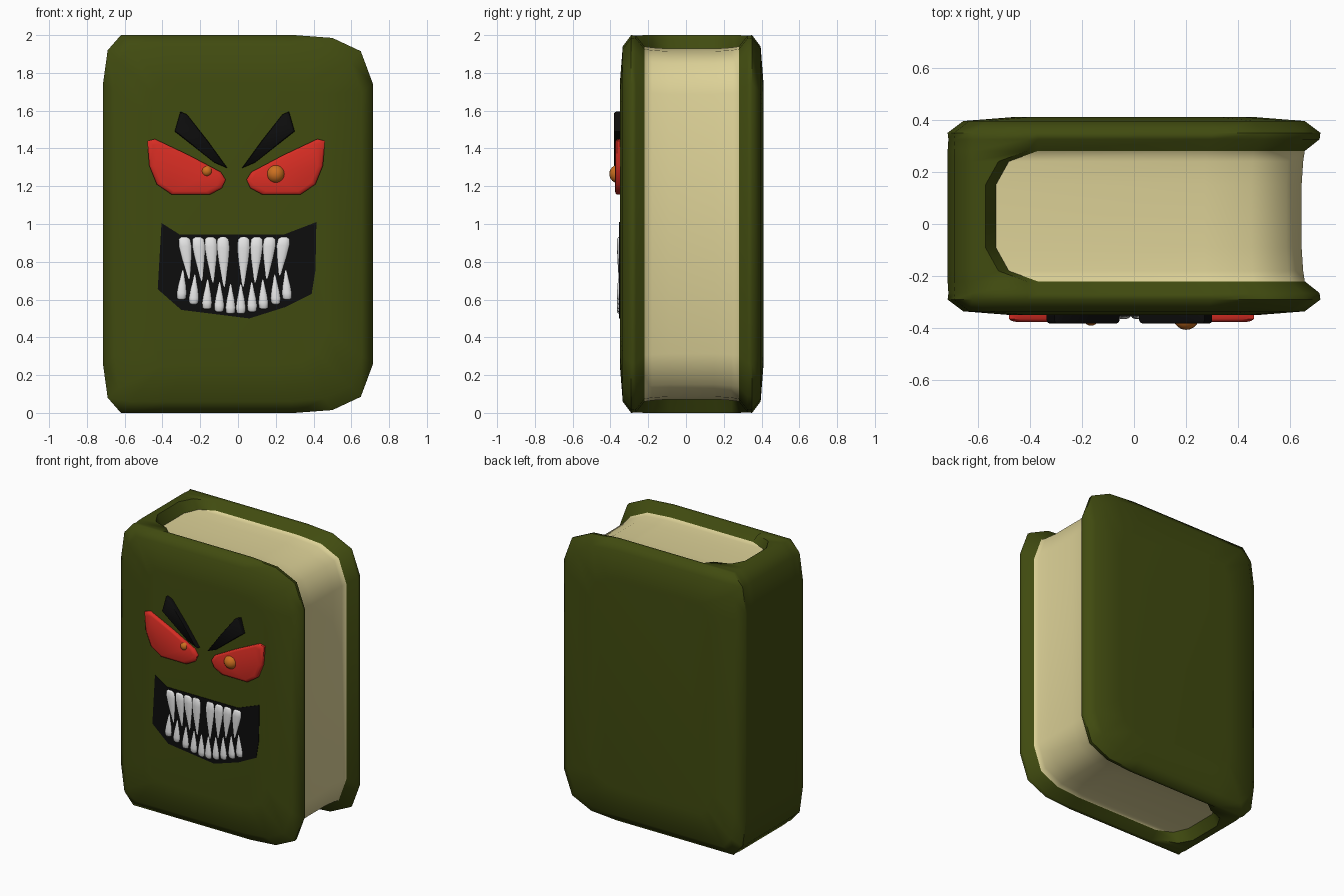
import bpy, bmesh, math

if "Cube" in bpy.data.objects:
    bpy.data.objects.remove(bpy.data.objects["Cube"])


def material(name, rgb):
    m = bpy.data.materials.new(name)
    m.diffuse_color = (*rgb, 1)
    m.use_nodes = True
    m.node_tree.nodes["Principled BSDF"].inputs["Base Color"].default_value = m.diffuse_color
    return m


GREEN = material("olive cover", (0.052, 0.070, 0.005))
PAPER = material("cream paper", (0.72, 0.64, 0.31))
RED = material("red", (0.68, 0.026, 0.017))
ORANGE = material("orange", (0.60, 0.16, 0.014))
BLACK = material("black", (0.004, 0.004, 0.004))
WHITE = material("white", (0.85, 0.85, 0.85))


def loft(name, rings, mats, angle=50, rule=None):
    """Skin a list of equal-length point rings and cap both ends."""
    bm = bmesh.new()
    vs = [[bm.verts.new(p) for p in r] for r in rings]
    n = len(rings[0])
    for i in range(len(rings) - 1):
        for j in range(n):
            k = (j + 1) % n
            f = bm.faces.new((vs[i][j], vs[i][k], vs[i + 1][k], vs[i + 1][j]))
            if rule:
                f.material_index = rule(i, j)
    bm.faces.new(vs[0])
    bm.faces.new(vs[-1])
    bmesh.ops.recalc_face_normals(bm, faces=bm.faces)
    me = bpy.data.meshes.new(name)
    bm.to_mesh(me)
    bm.free()
    for m in mats:
        me.materials.append(m)
    ob = bpy.data.objects.new(name, me)
    bpy.context.collection.objects.link(ob)
    bpy.ops.object.select_all(action='DESELECT')
    bpy.context.view_layer.objects.active = ob
    ob.select_set(True)
    bpy.ops.object.shade_smooth_by_angle(angle=math.radians(angle))
    return ob


# Book: outline rings stacked from front to back, with a page groove between covers
MID = 0.03


def book_ring(y, bevel=0, groove=0, xb=-0.37):
    half = [(-0.715, .74), (-0.69, .92), (-0.62, 1), (xb - .04, 1), (xb, 1),
            (0.3, 1), (0.5, .985), (0.65, .915), (0.715, .74)]
    pts = []
    for j, (x, h) in enumerate(half):
        d = bevel + (groove if j >= 4 else 0)
        kx = 1 - d / 0.715
        if j == 4 and groove:
            kx = 1
        pts.append((x * kx, h * (1 - d)))
    pts += [(x, -h) for x, h in reversed(pts)]
    return [(x, y, 1 + h) for x, h in pts]


# distance from the middle, bevel, groove depth, page start
front = [(.38, .25, 0, -.37), (.365, .06, 0, -.37), (.32, 0, 0, -.37),
         (.295, .003, 0, -.37), (.25, 0, .06, -.37), (.21, 0, .066, -.48),
         (.12, 0, .072, -.53)]
rings = [book_ring(MID - d, b, g, x) for d, b, g, x in front]
rings += [book_ring(MID + d, b, g, x) for d, b, g, x in reversed(front)]
loft("book_cover_and_pages", rings, [GREEN, PAPER], 60,
     lambda i, j: int(4 <= i <= 8 and 4 <= j <= 12))


# Raised face pieces from flat outlines
def plate(name, pts, top, mat, soft=0.0):
    cx = sum(p[0] for p in pts) / len(pts)
    cz = sum(p[1] for p in pts) / len(pts)
    steps = [(-0.34, 1), (top, 1)]
    if soft:
        steps = [(-0.34, 1), (top + .012, 1), (top + .004, 1 - soft * .35), (top, 1 - soft)]
    loft(name, [[(cx + (x - cx) * s, y, cz + (z - cz) * s) for x, z in pts]
                for y, s in steps], [mat], 50)


eye = [(-.48, 1.44), (-.44, 1.45), (-.26, 1.365), (-.09, 1.275), (-.065, 1.235),
       (-.085, 1.19), (-.15, 1.155), (-.35, 1.155), (-.43, 1.21), (-.47, 1.31)]
brow = [(-.305, 1.595), (-.27, 1.58), (-.16, 1.44), (-.055, 1.295),
        (-.125, 1.325), (-.335, 1.49)]
for side in ("left", "right"):
    e, b = eye, brow
    if side == "right":
        e = [(-x - .02, z) for x, z in eye]
        b = [(-x - .035, z) for x, z in brow]
    plate(side + "_eye", e, -0.376, RED, .15)
    plate(side + "_brow", b, -0.382, BLACK, .08)

mouth = [(-.405, 1.005), (-.31, .945), (.245, .945), (.415, 1.01), (.41, .755),
         (.39, .63), (.25, .56), (.06, .5), (-.3, .545), (-.425, .655)]
plate("mouth", mouth, -0.354, BLACK)

# Pupils
for name, x, z, r, y in (("left_pupil", -.165, 1.28, .03, -.36),
                         ("right_pupil", .2, 1.265, .05, -.356)):
    bpy.ops.mesh.primitive_uv_sphere_add(segments=20, ring_count=12, radius=r, location=(x, y, z))
    ob = bpy.context.object
    ob.name = name
    ob.data.materials.append(ORANGE)
    bpy.ops.object.shade_smooth()


# Teeth: flattened curved cones from root to tip
def tooth(name, x0, z0, x1, z1, r):
    prof = [(0, .5), (.04, .9), (.2, 1), (.45, .78), (.75, .38), (1, .05)]
    loft(name, [[(x0 + (x1 - x0) * t + r * s * math.cos(a * math.tau / 10),
                  -0.352 + .014 * s * math.sin(a * math.tau / 10),
                  z0 + (z1 - z0) * t) for a in range(10)] for t, s in prof],
         [WHITE], 60)


uppers = [(-.285, .69), (-.212, .68), (-.146, .67), (-.08, .645),
          (.03, .645), (.1, .67), (.168, .69), (.243, .71)]
for i, (x, tip) in enumerate(uppers):
    tooth("upper_tooth_%d" % i, x, .93, x * .9, tip, .035)

lowers = [(-.3, .6), (-.235, .575), (-.165, .55), (-.1, .535), (-.04, .525),
          (.015, .525), (.075, .535), (.135, .55), (.2, .575), (.26, .6)]
for i, (x, z) in enumerate(lowers):
    tooth("lower_tooth_%d" % i, x, z, x * .97, z + .17, .027)
